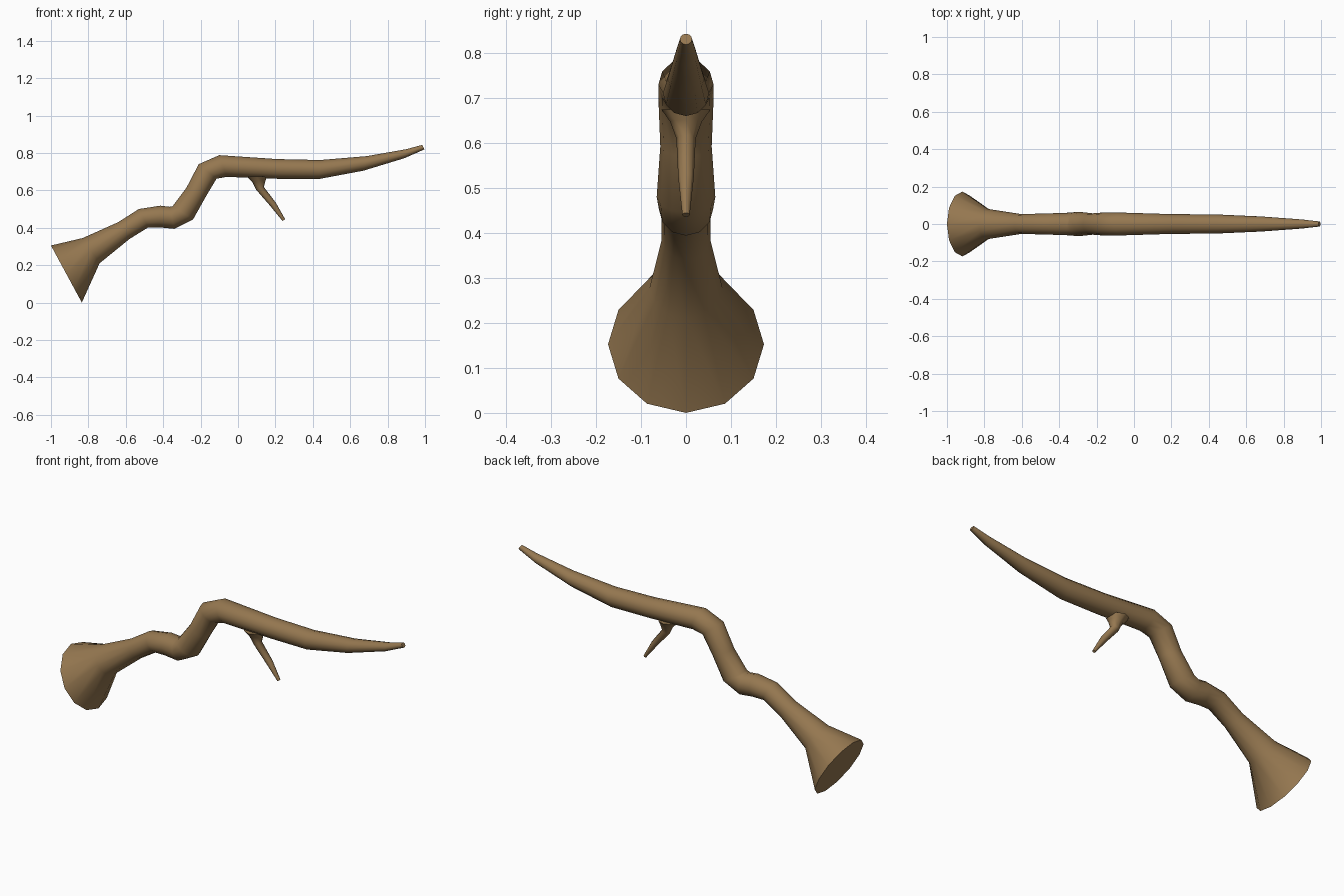
import bpy, bmesh
from math import sin, cos, tau, radians
from mathutils import Vector

if "Cube" in bpy.data.objects:
    bpy.data.objects.remove(bpy.data.objects["Cube"])

wood = bpy.data.materials.new("wood")
wood.diffuse_color = (0.30, 0.185, 0.08, 1)
wood.use_nodes = True
wood.node_tree.nodes["Principled BSDF"].inputs["Base Color"].default_value = wood.diffuse_color


def limb(name, rings, sides):
    """Loft rings; each is (top x, top z, bottom x, bottom z) seen from the front."""
    bm = bmesh.new()
    loops = []
    for ux, uz, lx, lz in rings:
        up, low = Vector((ux, 0, uz)), Vector((lx, 0, lz))
        mid, half = (up + low) / 2, (up - low) / 2
        side = Vector((0, half.length, 0))
        loops.append([bm.verts.new(mid + half * cos(tau * i / sides) + side * sin(tau * i / sides))
                      for i in range(sides)])
    for a, b in zip(loops, loops[1:]):
        for i in range(sides):
            j = (i + 1) % sides
            bm.faces.new((a[i], a[j], b[j], b[i]))
    bm.faces.new(loops[0])
    bm.faces.new(loops[-1])
    bmesh.ops.recalc_face_normals(bm, faces=bm.faces)
    mesh = bpy.data.meshes.new(name)
    bm.to_mesh(mesh)
    bm.free()
    mesh.materials.append(wood)
    obj = bpy.data.objects.new(name, mesh)
    bpy.context.collection.objects.link(obj)
    bpy.context.view_layer.objects.active = obj
    obj.select_set(True)
    bpy.ops.object.shade_smooth_by_angle(angle=radians(60))
    obj.select_set(False)
    return obj


# Crooked trunk, from flared foot to thin tip
limb("trunk", [
    (-1.00, 0.305, -0.835, 0.0),
    (-0.83, 0.345, -0.74, 0.21),
    (-0.64, 0.43, -0.58, 0.34),
    (-0.53, 0.50, -0.48, 0.402),
    (-0.415, 0.518, -0.42, 0.402),
    (-0.365, 0.512, -0.34, 0.394),
    (-0.35, 0.515, -0.24, 0.445),
    (-0.275, 0.615, -0.17, 0.57),
    (-0.21, 0.74, -0.115, 0.662),
    (-0.10, 0.788, -0.06, 0.672),
    (0.21, 0.767, 0.20, 0.662),
    (0.44, 0.762, 0.43, 0.66),
    (0.69, 0.783, 0.67, 0.705),
    (0.90, 0.82, 0.89, 0.772),
    (0.985, 0.843, 0.997, 0.819),
], 12)

# Small side branch hanging below the trunk
limb("side_branch", [
    (0.155, 0.675, 0.045, 0.675),
    (0.147, 0.652, 0.077, 0.643),
    (0.138, 0.618, 0.098, 0.602),
    (0.203, 0.533, 0.172, 0.517),
    (0.252, 0.445, 0.238, 0.436),
], 8)
